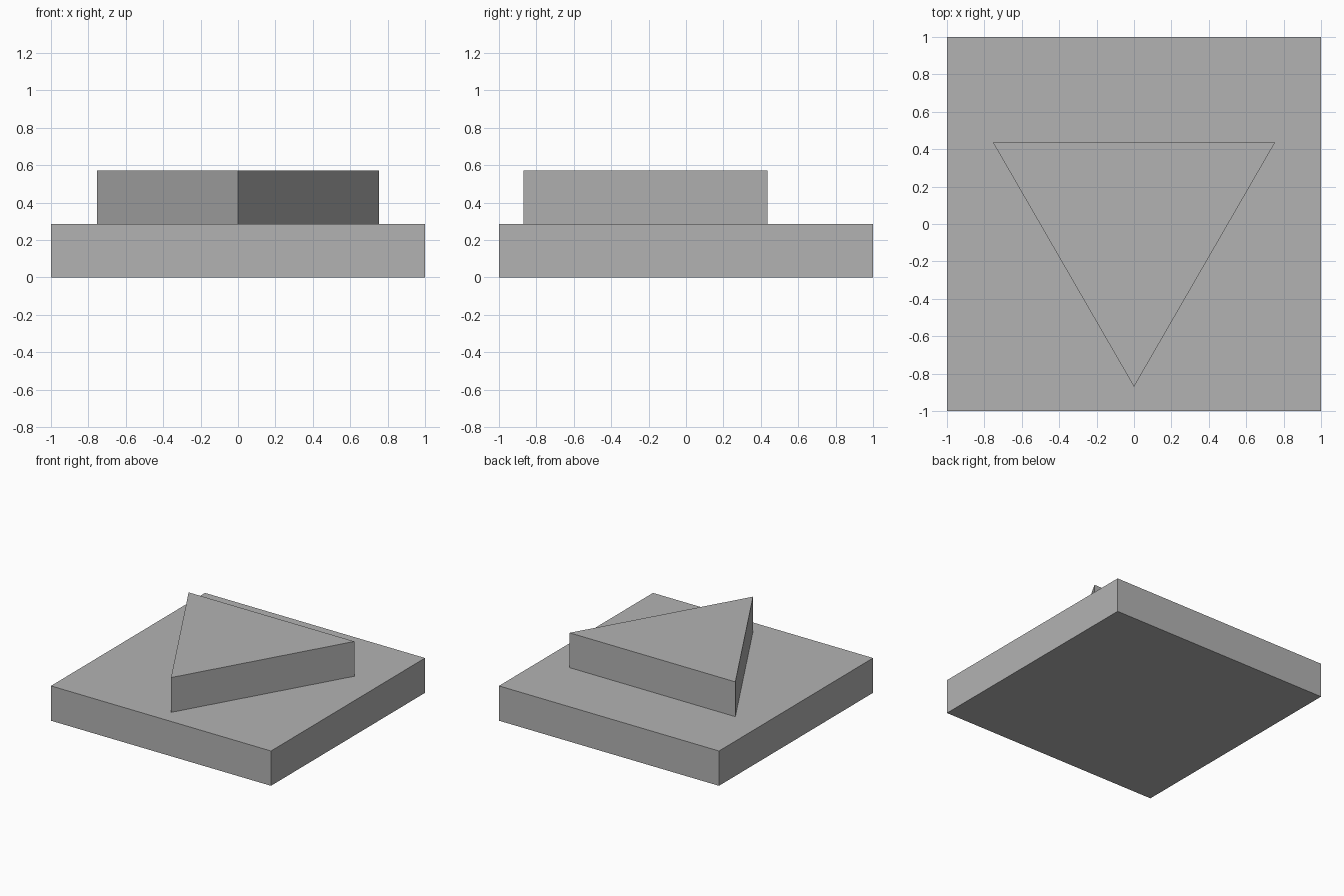
import bpy
from math import pi

cube = bpy.data.objects.get("Cube")
if cube:
    bpy.data.objects.remove(cube, do_unlink=True)

SIDE = 2.0
THICK = 0.286
RADIUS = 0.87

# Plain grey shared by both parts
grey = bpy.data.materials.new("plain_grey")
grey.use_nodes = True
colour = (0.45, 0.45, 0.45, 1)
grey.diffuse_color = colour
grey.node_tree.nodes["Principled BSDF"].inputs["Base Color"].default_value = colour


def finish(name):
    obj = bpy.context.object
    obj.name = name
    obj.data.materials.append(grey)
    return obj


# Square base slab
bpy.ops.mesh.primitive_cube_add(size=1, location=(0, 0, THICK / 2))
base = finish("base_slab")
base.scale = (SIDE, SIDE, THICK)

# Triangular block, pointing to the front
bpy.ops.mesh.primitive_cylinder_add(vertices=3, radius=RADIUS, depth=THICK,
                                    location=(0, 0, THICK * 1.5))
block = finish("triangular_block")
block.rotation_euler.z = pi
bpy.context.view_layer.update()
tip = min((block.matrix_world @ v.co).y for v in block.data.vertices)
if tip > -RADIUS * 0.99:
    block.rotation_euler.z = 0
